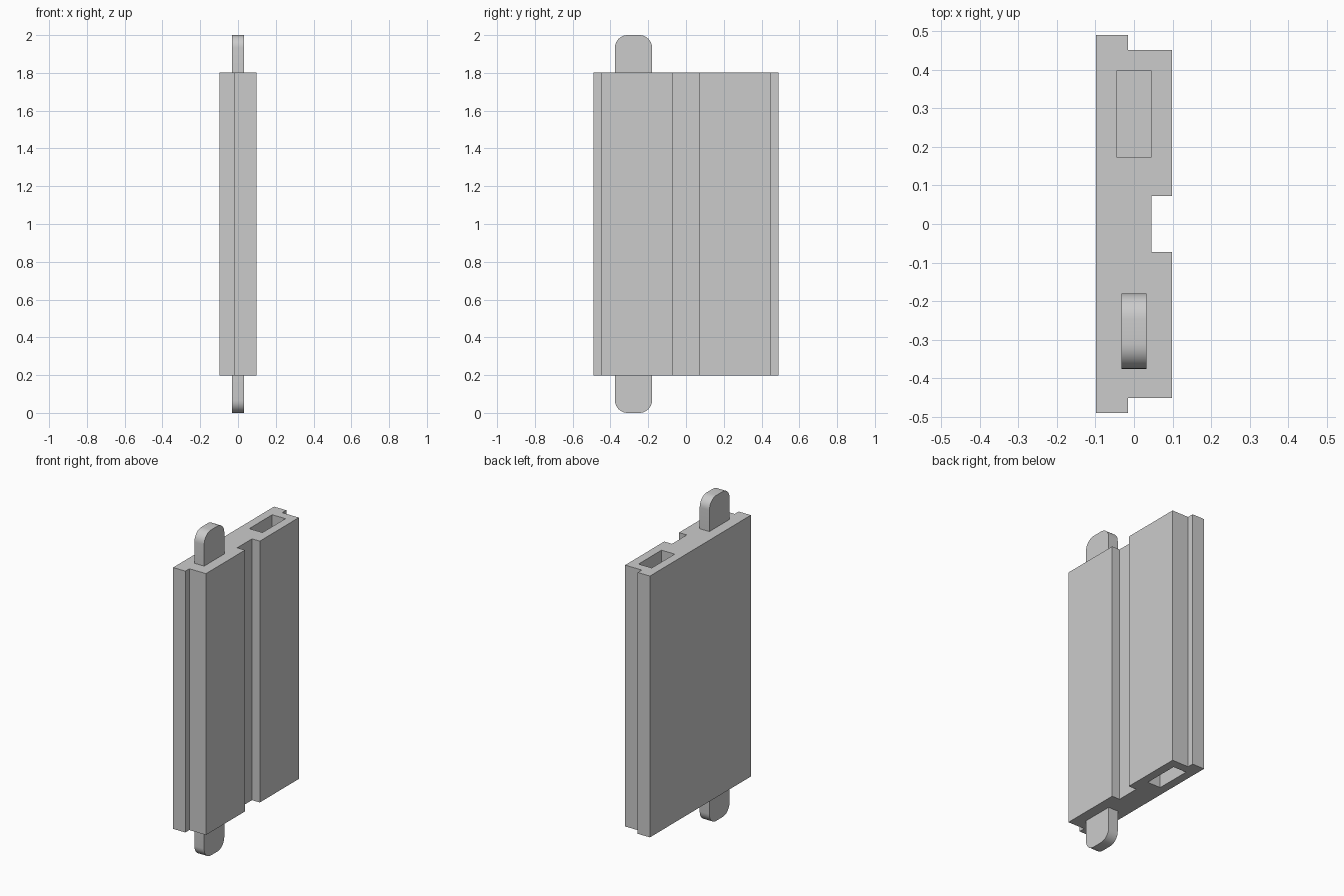
import bpy, bmesh, math
from mathutils import Vector

default = bpy.data.objects.get("Cube")
if default:
    bpy.data.objects.remove(default, do_unlink=True)

# Single grey finish
GREY = (0.6, 0.6, 0.6, 1.0)
grey = bpy.data.materials.new("plain grey")
grey.use_nodes = True
grey.diffuse_color = GREY
grey.node_tree.nodes["Principled BSDF"].inputs["Base Color"].default_value = GREY

BOTTOM, TOP = 0.197, 1.803
TAB_Y, TAB_HALF_X, TAB_HALF_Y, TAB_RADIUS = -0.278, 0.033, 0.098, 0.066
SOCKET_DEPTH = 0.22


def extrude_profile(name, points, direction):
    """Make a prism from a closed profile of 3D points."""
    bm = bmesh.new()
    face = bm.faces.new([bm.verts.new(p) for p in points])
    result = bmesh.ops.extrude_face_region(bm, geom=[face])
    moved = [g for g in result["geom"] if isinstance(g, bmesh.types.BMVert)]
    bmesh.ops.translate(bm, verts=moved, vec=Vector(direction))
    bmesh.ops.recalc_face_normals(bm, faces=bm.faces)
    mesh = bpy.data.meshes.new(name)
    bm.to_mesh(mesh)
    bm.free()
    mesh.materials.append(grey)
    obj = bpy.data.objects.new(name, mesh)
    bpy.context.collection.objects.link(obj)
    return obj


# Panel: stepped long edges and a channel down the left face
half = [(-0.098, 0.49), (-0.015, 0.49), (-0.015, 0.451),
        (0.098, 0.451), (0.098, 0.072), (0.045, 0.072)]
outline = half + [(x, -y) for x, y in reversed(half)]
panel = extrude_profile("panel", [(x, y, BOTTOM) for x, y in outline],
                        (0, 0, TOP - BOTTOM))

# Blind sockets in both ends of the panel
for name, z in (("upper", TOP), ("lower", BOTTOM)):
    bpy.ops.mesh.primitive_cube_add(size=1, location=(0, 0.285, z))
    cutter = bpy.context.object
    cutter.name = name + "_socket_cutter"
    cutter.scale = (0.09, 0.223, SOCKET_DEPTH * 2)
    cutter.data.materials.append(grey)
    cutter.display_type = 'WIRE'
    cutter.hide_render = True
    cut = panel.modifiers.new(name + " socket", 'BOOLEAN')
    cut.operation = 'DIFFERENCE'
    cut.solver = 'EXACT'
    cut.object = cutter

# Rounded connecting tabs at both ends
for name, base, sign in (("upper_tab", TOP, 1), ("lower_tab", BOTTOM, -1)):
    tip = 2.0 if sign > 0 else 0.0
    points = [(TAB_Y - TAB_HALF_Y, base), (TAB_Y + TAB_HALF_Y, base)]
    for start, side in ((0, 1), (90, -1)):
        for i in range(9):
            a = math.radians(start + 90 * i / 8)
            points.append((
                TAB_Y + side * (TAB_HALF_Y - TAB_RADIUS) + TAB_RADIUS * math.cos(a),
                tip + sign * TAB_RADIUS * (math.sin(a) - 1)))
    tab = extrude_profile(name, [(-TAB_HALF_X, y, z) for y, z in points],
                          (2 * TAB_HALF_X, 0, 0))
    bpy.ops.object.select_all(action='DESELECT')
    tab.select_set(True)
    bpy.context.view_layer.objects.active = tab
    bpy.ops.object.shade_smooth_by_angle(angle=math.radians(30))
